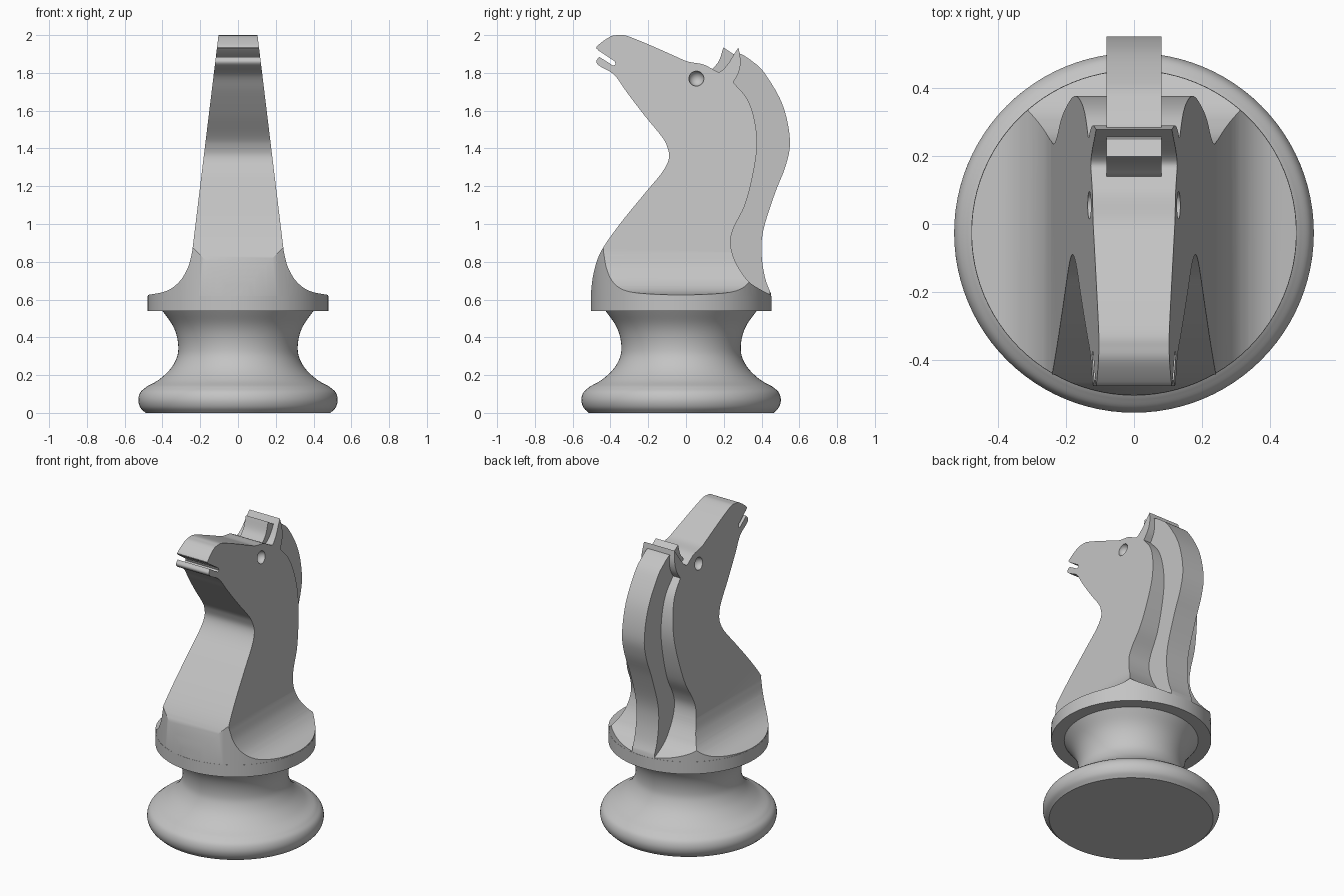
import bpy, bmesh, math
from mathutils import Vector

cube = bpy.data.objects.get("Cube")
if cube:
    bpy.data.objects.remove(cube, do_unlink=True)

AXIS_Y = -0.026   # turning axis of the round base

grey = bpy.data.materials.new("plain grey")
grey.use_nodes = True
grey.diffuse_color = (0.55, 0.55, 0.55, 1)
grey.node_tree.nodes["Principled BSDF"].inputs["Base Color"].default_value = (0.55, 0.55, 0.55, 1)


def curve(points, steps=5):
    """Smooth line through the points."""
    p = [Vector(q) for q in points]
    p = [2 * p[0] - p[1]] + p + [2 * p[-1] - p[-2]]
    out = []
    for a, b, c, d in zip(p, p[1:], p[2:], p[3:]):
        for i in range(steps):
            t = i / steps
            out.append(0.5 * (2 * b + (c - a) * t + (2 * a - 5 * b + 4 * c - d) * t * t
                              + (3 * b - a - 3 * c + d) * t ** 3))
    return out + [p[-2]]


def outline(*runs):
    """Join runs of points, dropping repeated corners."""
    pts = []
    for run in runs:
        for q in run:
            q = Vector(q)
            if not pts or (q - pts[-1]).length > 1e-4:
                pts.append(q)
    if (pts[0] - pts[-1]).length < 1e-4:
        pts.pop()
    return pts


def make(name, bm):
    bmesh.ops.recalc_face_normals(bm, faces=bm.faces)
    mesh = bpy.data.meshes.new(name)
    bm.to_mesh(mesh)
    bm.free()
    mesh.materials.append(grey)
    ob = bpy.data.objects.new(name, mesh)
    bpy.context.collection.objects.link(ob)
    return ob


def prism(name, pts, half, across):
    """Extrude an outline; across='x' for side outlines, 'y' for front ones."""
    bm = bmesh.new()
    place = (lambda u, v, s: (s, u, v)) if across == "x" else (lambda u, v, s: (u, s, v))
    face = bm.faces.new([bm.verts.new(place(u, v, -half)) for u, v in pts])
    new = bmesh.ops.extrude_face_region(bm, geom=[face])["geom"]
    move = Vector(place(0, 0, 2 * half))
    bmesh.ops.translate(bm, vec=move, verts=[g for g in new if isinstance(g, bmesh.types.BMVert)])
    return make(name, bm)


def lathe(name, pts, steps=96):
    bm = bmesh.new()
    verts = [bm.verts.new((r, AXIS_Y, z)) for r, z in pts]
    edges = [bm.edges.new(pair) for pair in zip(verts, verts[1:])]
    bmesh.ops.spin(bm, geom=verts + edges, cent=(0, AXIS_Y, 0), axis=(0, 0, 1),
                   angle=math.tau, steps=steps, use_duplicate=False)
    bmesh.ops.remove_doubles(bm, verts=bm.verts, dist=1e-4)
    return make(name, bm)


def select(ob):
    bpy.ops.object.select_all(action="DESELECT")
    ob.select_set(True)
    bpy.context.view_layer.objects.active = ob


def cut(ob, tool, operation):
    tool.hide_render = True
    mod = ob.modifiers.new("cut", "BOOLEAN")
    mod.operation, mod.solver, mod.object = operation, "EXACT", tool
    select(ob)
    bpy.ops.object.modifier_apply(modifier=mod.name)


# Turned base: rounded foot, waisted stem and flat collar
foot = curve([(0.49, 0), (0.518, 0.03), (0.528, 0.07), (0.516, 0.11), (0.482, 0.14)])
stem = curve([(0.482, 0.14), (0.42, 0.175), (0.36, 0.23), (0.325, 0.29), (0.316, 0.345),
              (0.325, 0.41), (0.35, 0.47), (0.40, 0.54)])
base = lathe("turned_base", outline([(0, 0)], foot, stem,
                                    [(0.478, 0.54), (0.478, 0.62), (0, 0.62)]))

# Head and neck: side outline
muzzle = curve([(-0.465, 1.92), (-0.472, 1.94), (-0.405, 1.99), (-0.36, 2.0), (-0.32, 1.998),
                (-0.245, 1.97), (-0.14, 1.925), (-0.05, 1.885), (0.01, 1.86), (0.09, 1.845),
                (0.14, 1.82)])
ear_front = curve([(0.14, 1.82), (0.178, 1.805), (0.22, 1.845), (0.255, 1.9), (0.278, 1.935)])
ear_back = curve([(0.278, 1.935), (0.289, 1.86), (0.278, 1.80), (0.25, 1.75)])
nape = curve([(0.25, 1.75), (0.325, 1.66), (0.365, 1.54), (0.375, 1.4), (0.35, 1.24),
              (0.31, 1.095), (0.255, 0.985), (0.235, 0.905), (0.255, 0.815), (0.3, 0.735),
              (0.35, 0.68), (0.455, 0.62)])
chest = curve([(-0.505, 0.62), (-0.49, 0.735), (-0.45, 0.855), (-0.35, 1.0), (-0.22, 1.16),
               (-0.125, 1.275), (-0.09, 1.35), (-0.10, 1.41), (-0.13, 1.465), (-0.22, 1.575),
               (-0.315, 1.70), (-0.38, 1.79), (-0.455, 1.835), (-0.475, 1.86), (-0.46, 1.885)])
mouth = [(-0.46, 1.885), (-0.385, 1.838), (-0.372, 1.845), (-0.378, 1.862), (-0.465, 1.92)]
body = prism("head_and_neck", outline(muzzle, ear_front, ear_back, nape,
                                      [(0.455, 0.58), (-0.505, 0.58)], chest, mouth), 0.6, "x")

# Front outline: tapered sides flaring out onto the collar
flare = curve([(0.243, 0.85), (0.265, 0.77), (0.31, 0.695), (0.38, 0.645), (0.49, 0.622)])
right_side = outline([(0.102, 2.01)], flare, [(0.49, 0.58)])
left_side = [(-u, v) for u, v in reversed(right_side)]
taper = prism("taper_cutter", outline(right_side, left_side), 1, "y")

# Round limit that keeps the flare inside the collar
limit = lathe("round_cutter", [(0, 0.57), (0.477, 0.57), (0.477, 0.87), (1, 0.87), (1, 2.2), (0, 2.2)])

# Mane: narrow strip with forelock in front of the ear
crest = curve([(0.25, 1.9), (0.29, 1.9), (0.35, 1.862), (0.415, 1.80), (0.51, 1.635), (0.55, 1.45),
               (0.53, 1.315), (0.47, 1.16), (0.41, 0.97), (0.40, 0.84), (0.42, 0.71), (0.455, 0.62)])
forelock = curve([(0.14, 1.82), (0.175, 1.865), (0.198, 1.935)])
mane = prism("mane", outline(forelock, crest, [(0.455, 0.58), (0.1, 0.58), (0.1, 1.75)]), 0.081, "x")

cut(body, taper, "INTERSECT")
cut(body, limit, "INTERSECT")
cut(mane, limit, "INTERSECT")

# Eyes: round hollows on both sides
eyes = []
for side in (-1, 1):
    bm = bmesh.new()
    bmesh.ops.create_uvsphere(bm, u_segments=24, v_segments=16, radius=0.04)
    bmesh.ops.translate(bm, vec=(side * 0.131, 0.055, 1.77), verts=bm.verts)
    eye = make("eye_cutter", bm)
    cut(body, eye, "DIFFERENCE")
    eyes.append(eye)

for helper in [taper, limit] + eyes:
    bpy.data.objects.remove(helper, do_unlink=True)

for ob in (base, body, mane):
    select(ob)
    bpy.ops.object.shade_smooth_by_angle(angle=math.radians(30))
